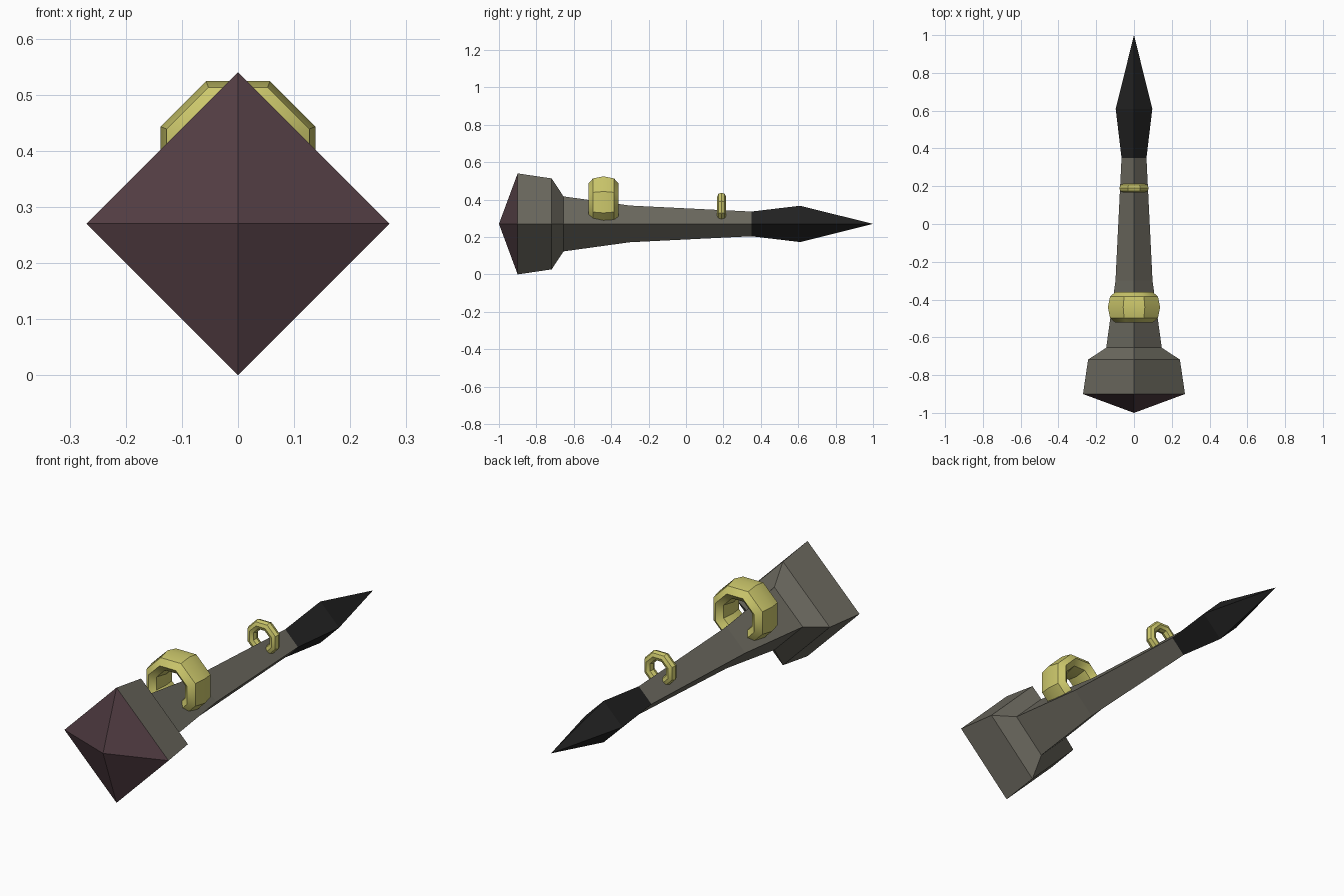
import bpy, bmesh, math

cube = bpy.data.objects.get("Cube")
if cube:
    bpy.data.objects.remove(cube, do_unlink=True)

AXIS_Z = 0.27


def material(name, rgb):
    m = bpy.data.materials.new(name)
    m.use_nodes = True
    m.diffuse_color = (*rgb, 1)
    m.node_tree.nodes["Principled BSDF"].inputs["Base Color"].default_value = (*rgb, 1)
    return m


stone = material("warm grey", (0.150, 0.143, 0.115))
plum = material("dark plum", (0.084, 0.047, 0.056))
black = material("near black", (0.016, 0.016, 0.016))
brass = material("pale brass", (0.61, 0.58, 0.15))


def loft(name, profile, mat):
    """Four-sided diamond sections along y; profile holds (y, radius), radius 0 is a point."""
    bm = bmesh.new()
    rings = []
    for y, r in profile:
        if r == 0:
            rings.append([bm.verts.new((0, y, AXIS_Z))] * 4)
        else:
            rings.append([bm.verts.new((r * x, y, AXIS_Z + r * z))
                          for x, z in ((1, 0), (0, 1), (-1, 0), (0, -1))])
    for a, b in zip(rings, rings[1:]):
        for i in range(4):
            j = (i + 1) % 4
            quad = dict.fromkeys((a[i], a[j], b[j], b[i]))  # drops doubled tip points
            bm.faces.new(list(quad))
    bmesh.ops.recalc_face_normals(bm, faces=bm.faces)
    mesh = bpy.data.meshes.new(name)
    bm.to_mesh(mesh)
    bm.free()
    mesh.materials.append(mat)
    obj = bpy.data.objects.new(name, mesh)
    bpy.context.collection.objects.link(obj)
    return obj


def ring(name, y, z, outer, half_depth):
    """Octagonal ring around y, sunk into the shaft, flat side up."""
    k = 1 / math.cos(math.pi / 8)
    minor = outer * 0.272 * k
    bpy.ops.mesh.primitive_torus_add(
        major_segments=8, minor_segments=8,
        major_radius=outer * 0.728 * k, minor_radius=minor,
        location=(0, y, z), rotation=(math.pi / 2, math.pi / 8, 0))
    obj = bpy.context.object
    obj.name = name
    obj.scale.z = half_depth / minor
    bpy.ops.object.transform_apply(location=False, rotation=True, scale=True)
    bpy.ops.object.shade_smooth_by_angle(angle=math.radians(30))
    obj.data.materials.append(brass)


# Pointed front cap, shaft with flared head, and rear spike
loft("front_cap", [(-1, 0), (-0.9, 0.27)], plum)
loft("shaft", [(-0.9, 0.27), (-0.718, 0.243), (-0.655, 0.147),
               (-0.3, 0.098), (0.35, 0.066)], stone)
loft("rear_spike", [(0.35, 0.066), (0.61, 0.097), (1, 0)], black)

# Rings on top of the shaft
ring("large_ring", -0.441, 0.386, 0.138, 0.08)
ring("small_ring", 0.19, 0.359, 0.078, 0.0235)
